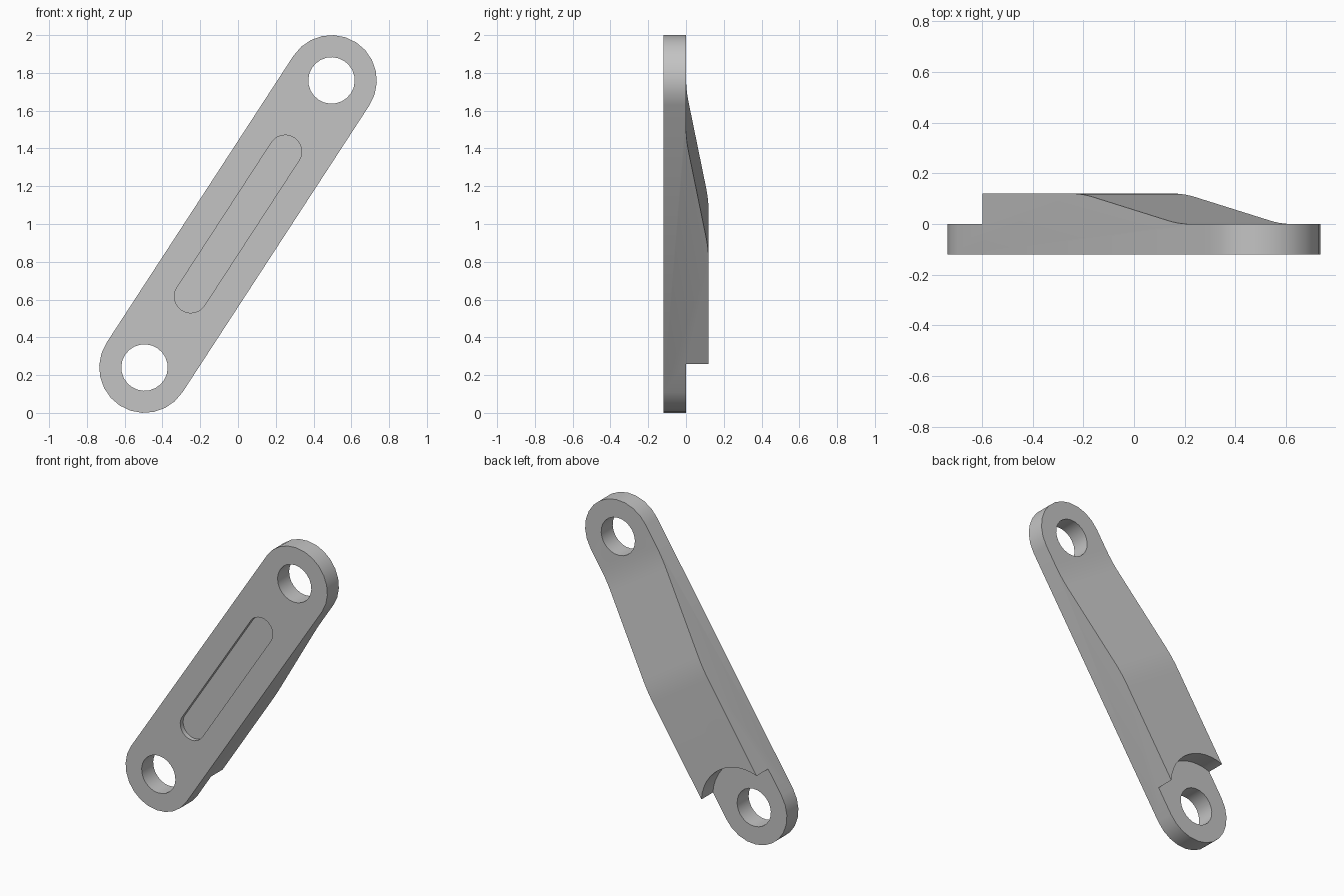
import bpy, bmesh, math
from mathutils import Vector

old = bpy.data.objects.get("Cube")
if old:
    bpy.data.objects.remove(old, do_unlink=True)

# Main sizes: the link runs along a slanted axis between two pin holes
LOW, HIGH = Vector((-0.495, 0, 0.24)), Vector((0.495, 0, 1.76))
LENGTH = (HIGH - LOW).length
ALONG = (HIGH - LOW).normalized()
ACROSS = Vector((-ALONG.z, 0, ALONG.x))
DEPTH = Vector((0, 1, 0))
END_R, HOLE_R, RELIEF_R, SLOT_R = 0.24, 0.123, 0.30, 0.087
FRONT, MID, BACK = -0.12, 0.0, 0.12


def prism(name, profile, axis, start, end):
    """Extrude a closed (along, other) profile along the given axis."""
    other = ACROSS if axis is DEPTH else DEPTH
    bm = bmesh.new()
    face = bm.faces.new([bm.verts.new(LOW + ALONG * a + other * b + axis * start)
                         for a, b in profile])
    moved = bmesh.ops.extrude_face_region(bm, geom=[face])["geom"]
    bmesh.ops.translate(bm, vec=axis * (end - start),
                        verts=[g for g in moved if isinstance(g, bmesh.types.BMVert)])
    bmesh.ops.recalc_face_normals(bm, faces=bm.faces)
    mesh = bpy.data.meshes.new(name)
    bm.to_mesh(mesh)
    bm.free()
    obj = bpy.data.objects.new(name, mesh)
    bpy.context.collection.objects.link(obj)
    return obj


def stadium(a0, a1, r, n=12):
    """Round-ended outline; a0 == a1 gives a circle."""
    pts = []
    for centre, turn in ((a1, -math.pi / 2), (a0, math.pi / 2)):
        for i in range(n + (a0 != a1)):
            t = turn + math.pi * i / n
            pts.append((centre + r * math.cos(t), r * math.sin(t)))
    return pts


def soft_bend(p0, corner, p1, n=5):
    """Smooth bend between two straight runs."""
    p0, corner, p1 = Vector(p0), Vector(corner), Vector(p1)
    return [tuple(p0 * (1 - t) ** 2 + corner * 2 * t * (1 - t) + p1 * t * t)
            for t in (i / n for i in range(n + 1))]


# Link body, slightly over-thick so the back can be trimmed to shape
body = prism("link_arm", stadium(0, LENGTH, END_R), DEPTH, FRONT, BACK + 0.03)

# Back trim: thick flat run, ramp, then thin flat end
ramp_top, ramp_end = Vector((0.90, BACK)), Vector((1.60, MID))
step = (ramp_end - ramp_top).normalized() * 0.08
trim = [(-0.5, BACK)]
trim += soft_bend((0.82, BACK), ramp_top, ramp_top + step)
trim += soft_bend(ramp_end - step, ramp_end, (1.68, MID))
trim += [(2.4, MID), (2.4, 0.4), (-0.5, 0.4)]

cutters = [
    prism("back_trim", trim, ACROSS, -0.4, 0.4),
    prism("lower_relief", stadium(0, 0, RELIEF_R, 20), DEPTH, MID, 0.4),
    prism("lower_hole", stadium(0, 0, HOLE_R), DEPTH, -0.4, 0.4),
    prism("upper_hole", stadium(LENGTH, LENGTH, HOLE_R), DEPTH, -0.4, 0.4),
    prism("front_slot", stadium(LENGTH / 2 - 0.458, LENGTH / 2 + 0.458, SLOT_R),
          DEPTH, -0.4, FRONT + 0.03),
]

# Cut every feature, then drop the cutters
bpy.ops.object.select_all(action="DESELECT")
bpy.context.view_layer.objects.active = body
body.select_set(True)
for cutter in cutters:
    mod = body.modifiers.new(cutter.name, "BOOLEAN")
    mod.operation, mod.solver, mod.object = "DIFFERENCE", "EXACT", cutter
    bpy.ops.object.modifier_apply(modifier=mod.name)
    bpy.data.objects.remove(cutter, do_unlink=True)

# Plain grey finish
grey = bpy.data.materials.new("plain_grey")
grey.use_nodes = True
colour = (0.55, 0.55, 0.55, 1)
grey.diffuse_color = colour
grey.node_tree.nodes["Principled BSDF"].inputs["Base Color"].default_value = colour
body.data.materials.clear()
body.data.materials.append(grey)
for poly in body.data.polygons:
    poly.material_index = 0
bpy.ops.object.shade_smooth_by_angle(angle=math.radians(30))
